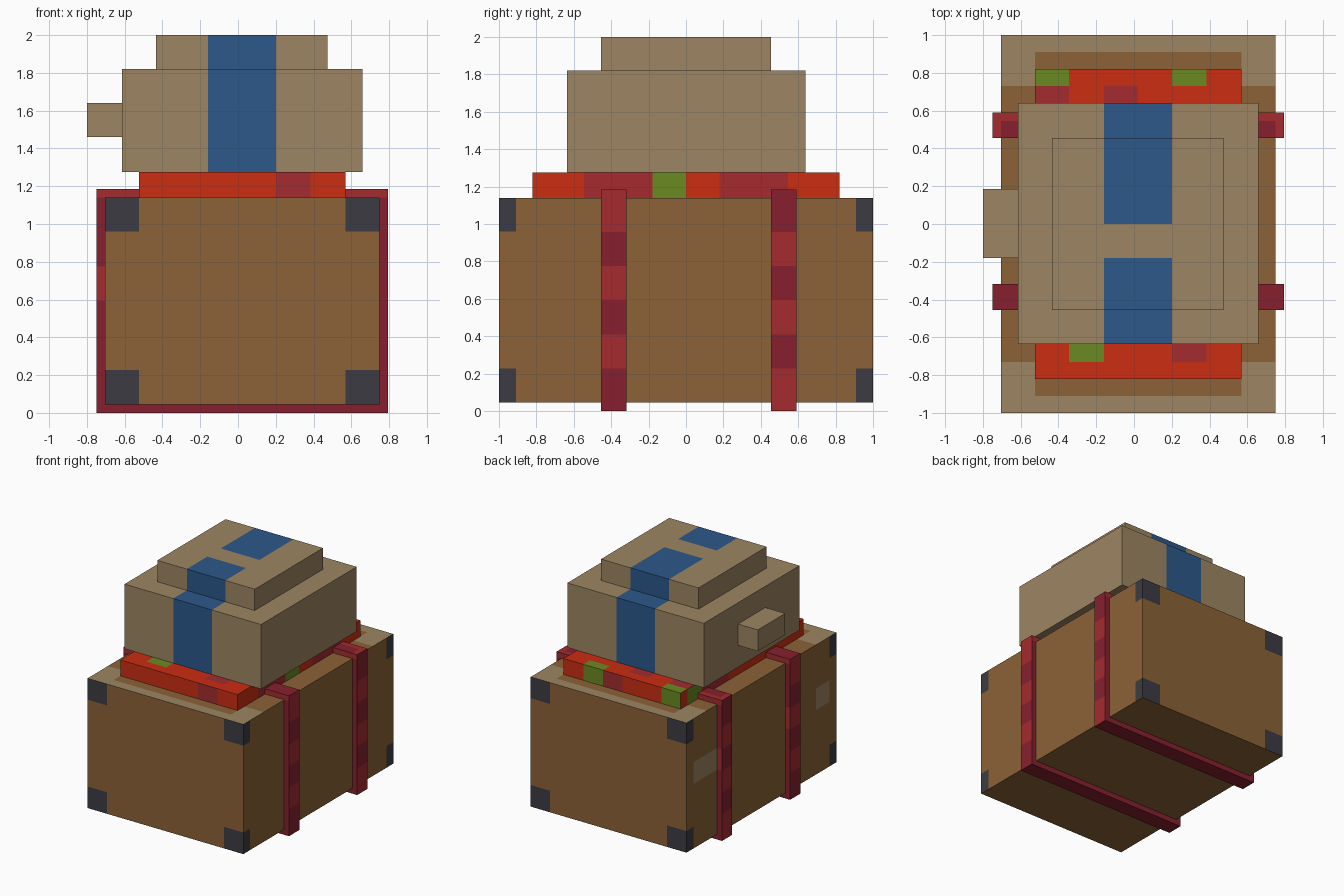
import bpy, bmesh, math
from mathutils import Vector

if "Cube" in bpy.data.objects:
    bpy.data.objects.remove(bpy.data.objects["Cube"], do_unlink=True)


# Flat colours
def linear(hex_code):
    out = []
    for i in (0, 2, 4):
        c = int(hex_code[i:i + 2], 16) / 255
        out.append(c / 12.92 if c <= 0.04045 else ((c + 0.055) / 1.055) ** 2.4)
    return (*out, 1.0)


COLOURS = {"brown": "8C6237", "tan": "9D8663", "slate": "3C3B44",
           "crimson": "A32B2F", "maroon": "86202E", "red": "CC2D12",
           "green": "6B8A22", "blue": "2C588A"}
MATS = {}
for name, code in COLOURS.items():
    m = bpy.data.materials.new(name)
    m.use_nodes = True
    m.diffuse_color = linear(code)
    bsdf = m.node_tree.nodes["Principled BSDF"]
    bsdf.inputs["Base Color"].default_value = linear(code)
    bsdf.inputs["Roughness"].default_value = 0.9
    MATS[name] = m
ORDER = list(COLOURS)


# Box from two corners, cut along axis planes, each face coloured by a rule
def box(name, lo, hi, rule, cuts=((), (), ())):
    lo, hi = Vector(lo), Vector(hi)
    bm = bmesh.new()
    bmesh.ops.create_cube(bm, size=1)
    for v in bm.verts:
        v.co = Vector([(lo[i] + hi[i]) / 2 + v.co[i] * (hi[i] - lo[i]) for i in range(3)])
    for axis, places in enumerate(cuts):
        normal = Vector([float(i == axis) for i in range(3)])
        for p in places:
            bmesh.ops.bisect_plane(bm, geom=bm.verts[:] + bm.edges[:] + bm.faces[:],
                                   plane_co=normal * p, plane_no=normal)
    bm.normal_update()
    used = []
    for f in bm.faces:
        n = [round(a) for a in f.normal]
        colour = rule(*f.calc_center_median(), n)
        if colour not in used:
            used.append(colour)
        f.material_index = used.index(colour)
    mesh = bpy.data.meshes.new(name)
    bm.to_mesh(mesh)
    bm.free()
    for colour in used:
        mesh.materials.append(MATS[colour])
    ob = bpy.data.objects.new(name, mesh)
    bpy.context.collection.objects.link(ob)
    return ob


CX = 0.0225  # middle of the body in x


# Chest with dark corners, tan lid ends and two worn patches
def chest_rule(x, y, z, n):
    high_low = z > 0.96 or z < 0.227
    if n[1] and high_low and abs(x - CX) > 0.547:
        return "slate"
    if n[0]:
        if high_low and abs(y) > 0.91:
            return "slate"
        if n[0] < 0 and 0.59 < z < 0.773 and (0.545 < y < 0.91 or -0.91 < y < -0.73):
            return "tan"
    if n[2] > 0 and abs(y) > 0.73 and (abs(y) > 0.91 or abs(x - CX) > 0.547):
        return "tan"
    return "brown"


box("chest", (-0.705, -1, 0.045), (0.75, 1, 1.14), chest_rule,
    ((-0.525, 0.57), (-0.91, -0.73, 0.545, 0.73, 0.91), (0.227, 0.59, 0.773, 0.96)))


# Straps with alternating bands
def strap_rule(parity):
    def rule(x, y, z, n):
        if n[0]:
            band = min(5, max(0, math.floor((z - 0.045) / 0.1825)))
            return "crimson" if band % 2 == parity else "maroon"
        if n[2] > 0 and parity == 0:
            return "maroon" if y < 0.545 and abs(x - CX) < 0.7275 else "crimson"
        if n[1] and (z > 1.14 or (x < -0.705 and 0.59 < z < 0.773)):
            return "crimson"
        return "maroon"
    return rule


bands = [0.045 + 0.1825 * k for k in range(1, 7)]
for name, y0, y1, parity in (("front_strap", -0.455, -0.318, 1),
                             ("back_strap", 0.455, 0.591, 0)):
    box(name, (-0.75, y0, 0), (0.795, y1, 1.185), strap_rule(parity),
        ((-0.705, 0.75), (0.545,), bands))


# Patchwork blanket: (face axis, direction, range along the face, y range, colour)
TOP_PATCHES = ((-0.525, -0.345, 0.73, 0.82, "green"), (-0.525, -0.345, 0.545, 0.73, "crimson"),
               (-0.16, 0.02, 0.545, 0.73, "crimson"), (0.2, 0.385, 0.73, 0.82, "green"),
               (-0.345, -0.16, -0.73, -0.545, "green"), (0.2, 0.385, -0.73, -0.545, "crimson"))
SIDE_PATCHES = {(0, -1): ((0.2, 0.385, "crimson"),),
                (0, 1): ((0.2, 0.385, "green"), (0.02, 0.2, "crimson"), (-0.525, -0.345, "green")),
                (1, 0): ((-0.545, -0.18, "crimson"), (-0.18, 0, "green"), (0.18, 0.545, "crimson")),
                (-1, 0): ((0.545, 0.73, "green"), (0.18, 0.545, "crimson"))}


def blanket_rule(x, y, z, n):
    if n[2] > 0:
        for x0, x1, y0, y1, colour in TOP_PATCHES:
            if x0 < x < x1 and y0 < y < y1:
                return colour
    elif n[2] == 0:
        along = y if n[0] else x
        for a, b, colour in SIDE_PATCHES[(n[0], n[1])]:
            if a < along < b:
                return colour
    return "red"


box("blanket", (-0.525, -0.82, 1.14), (0.57, 0.82, 1.275), blanket_rule,
    ((-0.345, -0.16, 0.02, 0.2, 0.385),
     (-0.73, -0.545, -0.18, 0, 0.18, 0.545, 0.73), ()))


# Bundle with a blue ribbon down the middle, broken on the crown
def ribbon_rule(x, y, z, n):
    gap = n[2] > 0 and -0.18 < y < 0
    if -0.16 < x < 0.2 and n[0] == 0 and n[2] >= 0 and not gap:
        return "blue"
    return "tan"


ribbon_cuts = ((-0.16, 0.2), (-0.18, 0), ())
box("bundle", (-0.615, -0.635, 1.275), (0.66, 0.64, 1.82), ribbon_rule, ribbon_cuts)
box("bundle_crown", (-0.435, -0.455, 1.82), (0.475, 0.455, 2.0), ribbon_rule, ribbon_cuts)

# Side knob
box("bundle_knob", (-0.8, -0.18, 1.46), (-0.615, 0.185, 1.64), lambda x, y, z, n: "tan")
